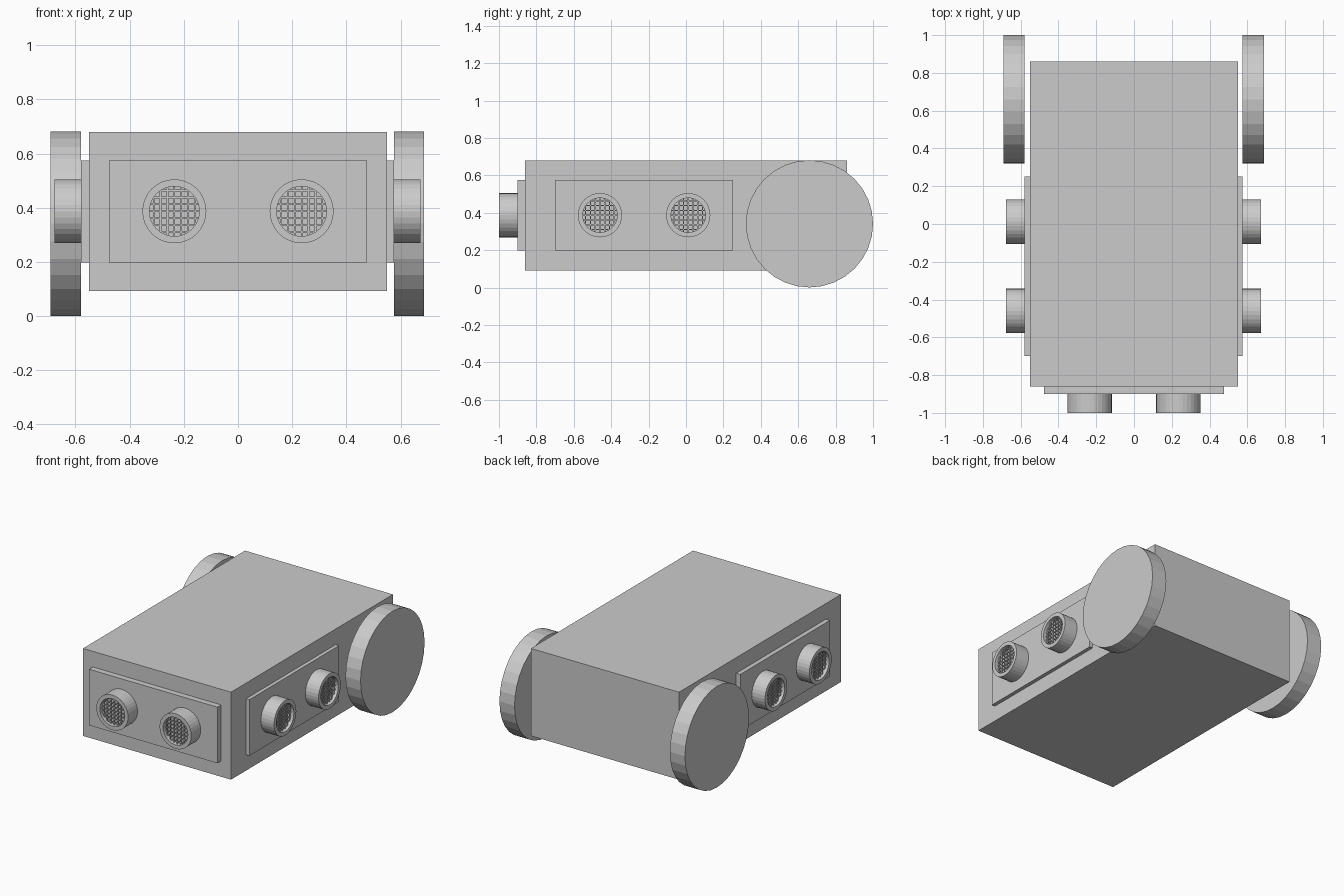
import bpy, bmesh, math
from mathutils import Matrix, Vector

if "Cube" in bpy.data.objects:
    bpy.data.objects.remove(bpy.data.objects["Cube"])

SIDES = 32


def finish(name, bm, matrix=Matrix()):
    bmesh.ops.recalc_face_normals(bm, faces=bm.faces)
    mesh = bpy.data.meshes.new(name)
    bm.to_mesh(mesh)
    bm.free()
    ob = bpy.data.objects.new(name, mesh)
    ob.matrix_world = matrix
    bpy.context.collection.objects.link(ob)
    return ob


def add_box(bm, lo, hi):
    lo, hi = Vector(lo), Vector(hi)
    m = Matrix.Translation((lo + hi) / 2) @ Matrix.Diagonal((*(hi - lo), 1))
    bmesh.ops.create_cube(bm, size=1, matrix=m)


def box(name, lo, hi):
    bm = bmesh.new()
    add_box(bm, lo, hi)
    return finish(name, bm)


def housing(name, matrix, length):
    # round cup, open towards local +z
    bm = bmesh.new()
    profile = [(0.118, 0), (0.118, length), (0.092, length), (0.092, length - 0.04)]
    rings = [[bm.verts.new((r * math.cos(a), r * math.sin(a), z))
              for a in (2 * math.pi * i / SIDES for i in range(SIDES))]
             for r, z in profile]
    for lower, upper in zip(rings, rings[1:]):
        for i in range(SIDES):
            j = (i + 1) % SIDES
            bm.faces.new((lower[i], lower[j], upper[j], upper[i]))
    bm.faces.new(rings[0])
    bm.faces.new(rings[-1])
    return finish(name, bm, matrix)


def grille(name, matrix, length):
    # crossed bars trimmed to the round opening
    bm = bmesh.new()
    z0, z1, w = length - 0.024, length - 0.018, 0.003
    for k in range(-3, 4):
        p = k * 0.0255
        h = math.sqrt(0.092 ** 2 - p ** 2)
        add_box(bm, (p - w, -h, z0), (p + w, h, z1))
        add_box(bm, (-h, p - w, z0), (h, p + w, z1))
    return finish(name, bm, matrix)


def speaker(side, index, pos, turn, length):
    m = (Matrix.Translation(pos) @ Matrix.Rotation(math.radians(turn), 4, 'Z')
         @ Matrix.Rotation(math.pi / 2, 4, 'X'))
    housing(f"{side}_speaker_housing_{index}", m, length)
    grille(f"{side}_speaker_grille_{index}", m, length)


# main body
box("body", (-0.55, -0.86, 0.092), (0.55, 0.86, 0.68))

# front panel with two speakers
box("front_panel", (-0.477, -0.9, 0.198), (0.477, -0.86, 0.575))
for i, x in enumerate((-0.235, 0.235)):
    speaker("front", i + 1, (x, -0.9, 0.387), 0, 0.1)

# side panels, side speakers and rear wheels
for side, s, face in (("right", 1, 0.575), ("left", -1, 0.58)):
    xs = sorted((s * 0.55, s * face))
    box(f"{side}_panel", (xs[0], -0.70, 0.198), (xs[1], 0.252, 0.575))
    for i, y in enumerate((-0.46, 0.012)):
        speaker(side, i + 1, (s * face, y, 0.387), s * 90, 0.098)

    bm = bmesh.new()
    bmesh.ops.create_cone(bm, cap_ends=True, segments=SIDES,
                          radius1=0.34, radius2=0.34, depth=0.112)
    finish(f"{side}_wheel", bm, Matrix.Translation((s * (face + 0.056), 0.66, 0.341))
           @ Matrix.Rotation(math.pi / 2, 4, 'Y'))
